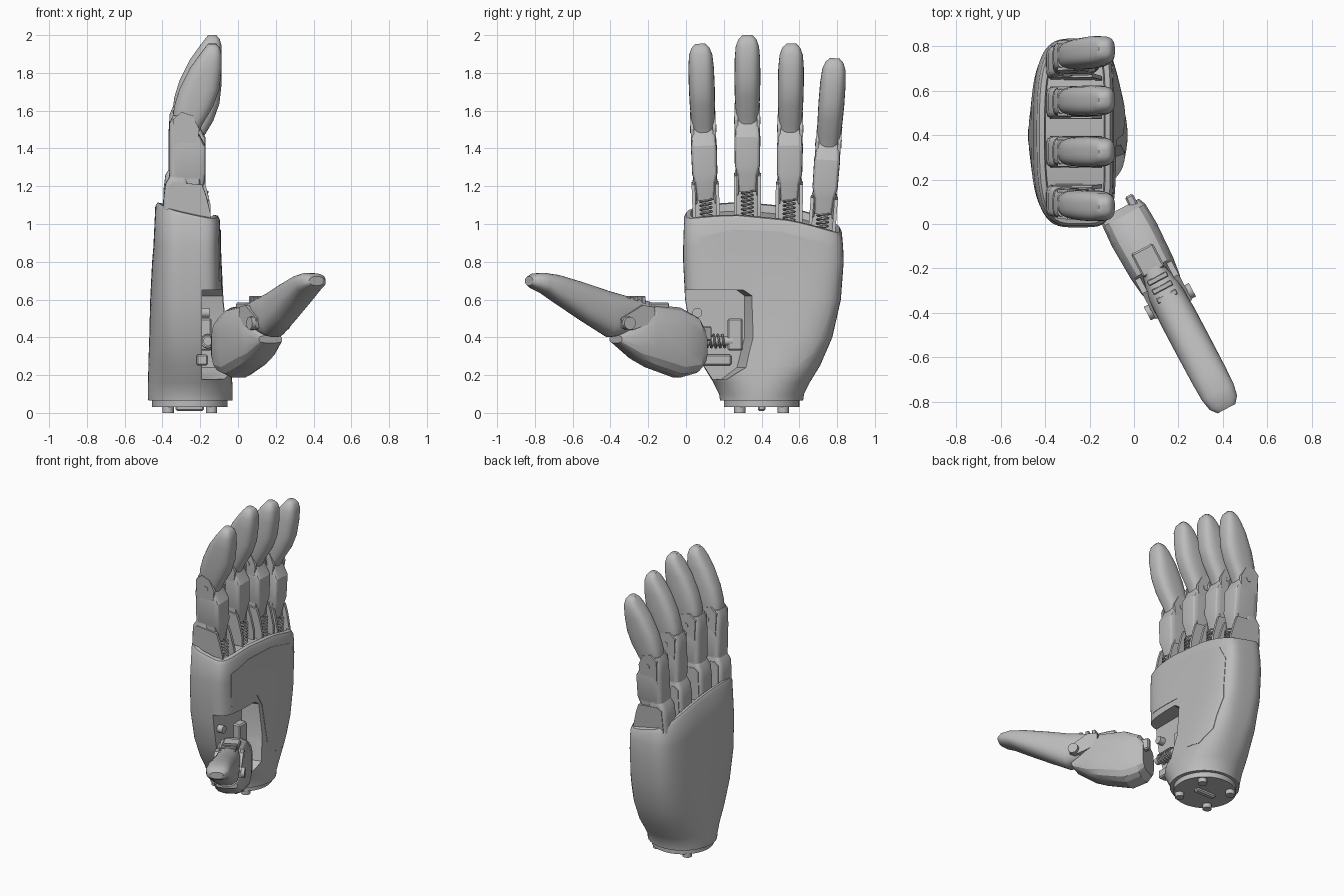
import bpy, bmesh, math
from mathutils import Vector, Matrix

cube = bpy.data.objects.get("Cube")
if cube:
    bpy.data.objects.remove(cube, do_unlink=True)

grey = bpy.data.materials.new("plain_grey")
grey.use_nodes = True
grey.diffuse_color = (0.5, 0.5, 0.5, 1)
grey.node_tree.nodes["Principled BSDF"].inputs["Base Color"].default_value = (0.5, 0.5, 0.5, 1)


def finish(name, bm, matrix=None, angle=35):
    """Turn a bmesh into a shaded object."""
    if matrix:
        bm.transform(matrix)
    bmesh.ops.recalc_face_normals(bm, faces=bm.faces)
    mesh = bpy.data.meshes.new(name)
    bm.to_mesh(mesh)
    bm.free()
    mesh.materials.append(grey)
    ob = bpy.data.objects.new(name, mesh)
    bpy.context.collection.objects.link(ob)
    shade(ob, angle)
    return ob


def select(ob):
    bpy.ops.object.select_all(action='DESELECT')
    ob.select_set(True)
    bpy.context.view_layer.objects.active = ob


def shade(ob, angle=35):
    select(ob)
    bpy.ops.object.shade_smooth_by_angle(angle=math.radians(angle))


def loft(name, rings, matrix=None, angle=35):
    """Skin a row of equal rings and cap both ends."""
    bm = bmesh.new()
    rows = [[bm.verts.new(p) for p in ring] for ring in rings]
    n = len(rows[0])
    for a, b in zip(rows, rows[1:]):
        for i in range(n):
            j = (i + 1) % n
            bm.faces.new((a[i], a[j], b[j], b[i]))
    caps = [bm.faces.new(rows[0]), bm.faces.new(rows[-1])]
    bmesh.ops.triangulate(bm, faces=caps)
    return finish(name, bm, matrix, angle)


def oval(a0, a1, b0, b1, power, n, front=None):
    """Superellipse between two pairs of limits; the front half may be squarer."""
    pts = []
    for i in range(n):
        t = 2 * math.pi * (i + 0.5) / n
        c, s = math.cos(t), math.sin(t)
        p = front if front and c > 0 else power
        a = math.copysign(abs(c) ** (2 / p), c)
        b = math.copysign(abs(s) ** (2 / p), s)
        pts.append(((a0 + a1) / 2 + a * (a1 - a0) / 2, (b0 + b1) / 2 + b * (b1 - b0) / 2))
    return pts


def column(name, rows, power, n, matrix=None, angle=35):
    """Upright loft; each row is back x, front x, half width, height."""
    return loft(name, [[(x, y, z) for x, y in oval(lo, hi, -w, w, power, n)]
                       for lo, hi, w, z in rows], matrix, angle)


def plate(name, outline, y0, y1, matrix):
    """Side plate from an x-z outline."""
    loft(name, [[(x, y, z) for x, z in outline] for y in (y0, y1)], matrix, 20)


def box(name, lo, hi, matrix=None, bevel=0.008):
    bm = bmesh.new()
    lo, hi = Vector(lo), Vector(hi)
    place = Matrix.Translation((lo + hi) / 2) @ Matrix.Diagonal((*(hi - lo), 1))
    bmesh.ops.create_cube(bm, size=1, matrix=place)
    bmesh.ops.bevel(bm, geom=bm.edges[:], offset=bevel, segments=1, affect='EDGES')
    return finish(name, bm, matrix, 20)


def rod(name, a, b, radius, matrix=None, n=20):
    a, b = Vector(a), Vector(b)
    bm = bmesh.new()
    turn = (b - a).to_track_quat('Z', 'Y').to_matrix().to_4x4()
    bmesh.ops.create_cone(bm, cap_ends=True, segments=n, radius1=radius, radius2=radius,
                          depth=(b - a).length, matrix=Matrix.Translation((a + b) / 2) @ turn)
    return finish(name, bm, matrix)


def spring(name, a, b, radius, turns, matrix=None):
    """Coiled wire between two points."""
    a, b = Vector(a), Vector(b)
    turn = (b - a).to_track_quat('Z', 'Y').to_matrix()
    wire, steps, sides = 0.006, turns * 12, 5
    rings = []
    for i in range(steps + 1):
        t = 2 * math.pi * i / 12
        out = Vector((math.cos(t), math.sin(t), 0))
        mid = out * radius + Vector((0, 0, (b - a).length * i / steps))
        ring = []
        for k in range(sides):
            q = 2 * math.pi * k / sides
            ring.append(a + turn @ (mid + wire * (out * math.cos(q) + Vector((0, 0, math.sin(q))))))
        rings.append(ring)
    return loft(name, rings, matrix)


def boolean(ob, cutter, operation):
    mod = ob.modifiers.new("cut", 'BOOLEAN')
    mod.object, mod.operation, mod.solver = cutter, operation, 'EXACT'
    select(ob)
    bpy.ops.object.modifier_apply(modifier=mod.name)
    bpy.data.objects.remove(cutter, do_unlink=True)
    shade(ob)


# Palm shell with a sloping, recessed top
def rim(x, y, drop=0):
    return 1.08 - 0.35 * (y - 0.27) ** 2 - 0.22 * (x + 0.27) - drop


PALM = [(.065, .18, .62, -.475, -.03, 2), (.1, .175, .625, -.478, -.028, 2),
        (.16, .145, .655, -.476, -.03, 2.1), (.25, .09, .71, -.475, -.04, 2.3),
        (.4, .03, .775, -.47, -.06, 2.6), (.6, -.005, .82, -.465, -.08, 2.9),
        (.8, -.015, .835, -.455, -.09, 3.1), (.88, -.015, .832, -.448, -.093, 3.2)]
rings = [[(x, y, z) for x, y in oval(x0, x1, y0, y1, p, 72, 3 * p - 4)]
         for z, y0, y1, x0, x1, p in PALM]
for inset, drop in ((0, .02), (.012, 0), (.035, 0), (.04, .04)):
    rings.append([(x, y, rim(x, y, drop)) for x, y in
                  oval(-.438 + inset, -.095 - inset, -.01 + inset, .825 - inset, 3.2, 72, 5.6)])
palm = loft("palm_shell", rings)

# Slightly raised palm panel, trimmed from a shifted copy of the shell
panel = palm.copy()
panel.data = palm.data.copy()
panel.name = "palm_panel"
bpy.context.collection.objects.link(panel)
panel.data.transform(Matrix.Translation((.003, 0, 0)))
outline = [(.07, .93), (.25, .97), (.5, .96), (.73, .9), (.78, .8), (.76, .52), (.68, .32),
           (.58, .24), (.48, .25), (.4, .34), (.38, .6), (.33, .69), (.07, .7)]
trim = loft("panel_trim", [[(x, y, z) for y, z in outline] for x in (-.2, .1)])
boolean(panel, trim, 'INTERSECT')

# Thumb socket with flared sides
socket = [(-.1, .65), (.27, .65), (.31, .62), (.31, .4), (.27, .24), (.19, .18), (-.1, .16)]
cut = loft("socket_cut", [[(x, -.1 + (y + .1) * f, z) for y, z in socket]
                          for x, f in ((-.19, 1), (.1, 1.25))])
boolean(palm, cut, 'DIFFERENCE')
box("socket_motor", (-.22, .22, .33), (-.14, .3, .5))
box("socket_rail", (-.22, .05, .25), (-.16, .24, .31))
rod("socket_shaft", (-.16, .04, .38), (-.16, .25, .38), .024)
spring("socket_spring", (-.16, .07, .38), (-.16, .21, .38), .034, 6)
rod("socket_bolt", (-.21, .06, .53), (-.15, .06, .53), .026)

# Wrist plate, bolts and connector
rod("wrist_plate", (-.255, .4, .03), (-.255, .4, .07), .2, n=48)
for dx in (-.115, .115):
    for dy in (-.115, .115):
        rod("wrist_bolt", (-.255 + dx, .4 + dy, 0), (-.255 + dx, .4 + dy, .04), .03, n=12)
box("wrist_connector", (-.33, .38, .01), (-.18, .42, .04))

# Fingers, all from one pattern: base y, drop in height, sideways lean in degrees
KNUCKLE = [(-.398, -.26, .07, 1.04), (-.395, -.26, .071, 1.18), (-.385, -.26, .07, 1.26),
           (-.357, -.27, .06, 1.305)]
CHEEK = [(-.38, 1.04), (-.37, 1.25), (-.34, 1.27), (-.19, 1.255), (-.17, 1.2), (-.145, 1.1),
         (-.145, 1.04)]
MIDDLE = [(-.33, -.2, .045, 1.17), (-.345, -.18, .052, 1.26), (-.35, -.172, .067, 1.31),
          (-.35, -.172, .069, 1.46), (-.345, -.2, .064, 1.51), (-.34, -.225, .05, 1.57)]
BACK = [(-.36, -.28, .062, 1.22), (-.367, -.28, .064, 1.35), (-.367, -.28, .063, 1.5),
        (-.362, -.28, .062, 1.58), (-.345, -.28, .055, 1.62)]
FLANGE = [(-.34, 1.46), (-.345, 1.6), (-.3, 1.64), (-.24, 1.62), (-.205, 1.55), (-.215, 1.46)]
TIP = [(-.335, -.22, .05, 1.5), (-.35, -.19, .06, 1.57), (-.338, -.13, .067, 1.67),
       (-.31, -.098, .069, 1.76), (-.255, -.086, .068, 1.87), (-.205, -.086, .062, 1.94),
       (-.176, -.096, .048, 1.978), (-.158, -.115, .026, 2.0)]
FINGERS = {"index": (.108, -.045, 2), "middle": (.325, 0, 0),
           "ring": (.545, -.045, -.8), "little": (.718, -.12, -4.3)}
for finger, (y, dz, lean) in FINGERS.items():
    pivot = Matrix.Translation((0, 0, 1.07))
    m = (Matrix.Translation((0, y, dz)) @ pivot
         @ Matrix.Rotation(math.radians(lean), 4, 'X') @ pivot.inverted())
    column(finger + "_knuckle", KNUCKLE, 5, 20, m)
    column(finger + "_middle_link", MIDDLE, 7, 20, m, 25)
    column(finger + "_back_shell", BACK, 3.5, 24, m, 40)
    column(finger + "_tip", TIP, 2.8, 28, m, 50)
    spring(finger + "_spring", (-.19, 0, 1.03), (-.19, 0, 1.18), .03, 7, m)
    for s in (-1, 1):
        plate(finger + "_cheek", CHEEK, s * .054, s * .072, m)
        plate(finger + "_tip_flange", FLANGE, s * .05, s * .067, m)
        lo, hi = sorted((s * .045, s * .06))
        box(finger + "_lower_strut", (-.32, lo, 1.15), (-.2, hi, 1.34), m, .006)
    rod(finger + "_pin", (-.27, -.07, 1.55), (-.27, .07, 1.55), .02, m)

# Thumb, lofted along its own axis: distance, bottom, top, half width
thumb_frame = (Matrix.Translation((-.04, .03, 0))
               @ Matrix.Rotation(math.atan2(-.883, .468), 4, 'Z'))
BASE = [(-.045, .25, .45, .095), (-.01, .21, .51, .11), (.09, .185, .56, .115),
        (.26, .24, .575, .108), (.34, .28, .49, .098), (.455, .37, .41, .07)]
END = [(.26, .48, .59, .05), (.36, .42, .61, .078), (.5, .4, .645, .085), (.65, .485, .69, .085),
       (.8, .575, .73, .084), (.89, .632, .742, .081), (.945, .655, .738, .07),
       (.975, .675, .722, .045)]


def thumb_part(name, rows, power, n, angle):
    loft(name, [[(s, a, z) for a, z in oval(-w, w, lo, hi, power, n)]
                for s, lo, hi, w in rows], thumb_frame, angle)


thumb_part("thumb_base", BASE, 3.2, 16, 22)
thumb_part("thumb_tip", END, 2.5, 32, 50)
rod("thumb_pin", (.43, -.115, .475), (.43, .115, .475), .034, thumb_frame)
box("thumb_cover", (.16, -.055, .54), (.28, .055, .585), thumb_frame)
for side in (-.08, .08):
    plate("thumb_fork", [(.27, .48), (.27, .56), (.34, .57), (.47, .5), (.46, .45), (.4, .44)],
          side - .013, side + .013, thumb_frame)
for k in range(3):
    box("thumb_rung", (.3 + k * .045, -.05, .57), (.325 + k * .045, .05, .618), thumb_frame, .004)
box("thumb_prong", (-.08, .04, .38), (0, .08, .46), thumb_frame)
